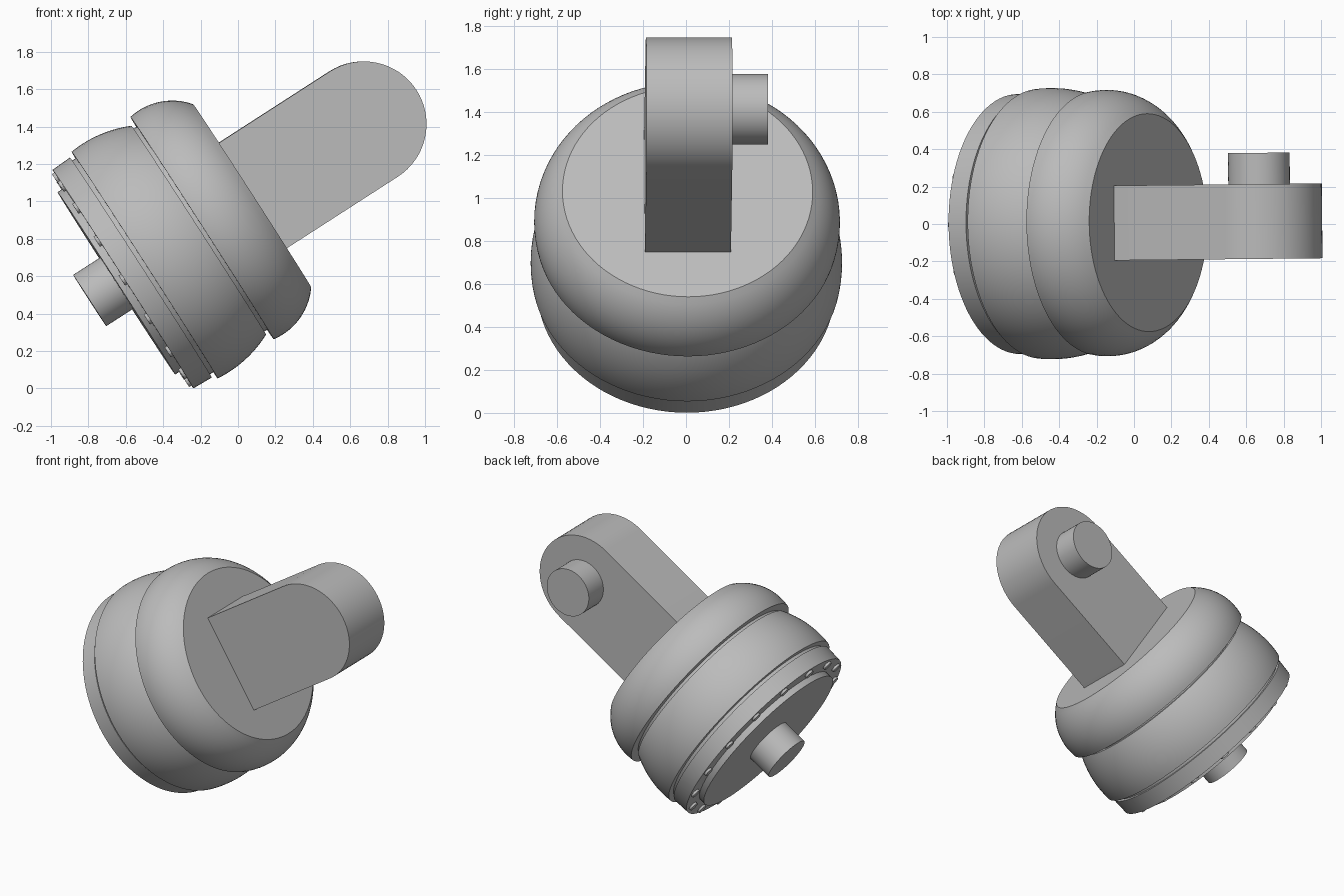
import bpy, bmesh, math
from mathutils import Matrix, Vector

cube = bpy.data.objects.get("Cube")
if cube:
    bpy.data.objects.remove(cube, do_unlink=True)

# One plain grey for every part
grey = bpy.data.materials.new("plain grey")
grey.use_nodes = True
COLOUR = (0.5, 0.5, 0.5, 1)
grey.diffuse_color = COLOUR
grey.node_tree.nodes["Principled BSDF"].inputs["Base Color"].default_value = COLOUR

# Parts are made upright around local z, then leaned over together
LEAN = (Matrix.Translation((-0.615, 0, 0.585))
        @ Matrix.Rotation(math.radians(0.6), 4, 'Z')
        @ Matrix.Rotation(math.radians(57.2), 4, 'Y'))


def finish(name, bm):
    bmesh.ops.recalc_face_normals(bm, faces=bm.faces)
    mesh = bpy.data.meshes.new(name)
    bm.to_mesh(mesh)
    bm.free()
    mesh.materials.append(grey)
    obj = bpy.data.objects.new(name, mesh)
    bpy.context.collection.objects.link(obj)
    obj.matrix_world = LEAN
    bpy.ops.object.select_all(action='DESELECT')
    obj.select_set(True)
    bpy.context.view_layer.objects.active = obj
    bpy.ops.object.shade_smooth_by_angle(angle=math.radians(30))
    return obj


def lathe(name, profile, steps=96):
    """Spin (radius, height) points around local z."""
    bm = bmesh.new()
    verts = [bm.verts.new((r, 0, h)) for r, h in profile]
    edges = [bm.edges.new(pair) for pair in zip(verts, verts[1:])]
    bmesh.ops.spin(bm, geom=verts + edges, cent=(0, 0, 0), axis=(0, 0, 1),
                   angle=math.tau, steps=steps, use_duplicate=False)
    bmesh.ops.remove_doubles(bm, verts=bm.verts, dist=1e-5)
    return finish(name, bm)


def cylinder(bm, radius, low, high, place=Matrix(), sides=48):
    bmesh.ops.create_cone(
        bm, cap_ends=True, segments=sides, radius1=radius, radius2=radius,
        depth=high - low, matrix=place @ Matrix.Translation((0, 0, (low + high) / 2)))


def bulge(peak, mid, curve, low, high, count=14):
    """Arc of a barrel-shaped wall between two heights."""
    heights = [low + (high - low) * i / count for i in range(count + 1)]
    return [(peak - curve + math.sqrt(curve ** 2 - (h - mid) ** 2), h) for h in heights]


# Round housing: rim flange, groove, barrel band, groove, domed shoulder
lathe("housing", [(0, 0), (0.695, 0), (0.70, 0.114), (0.68, 0.114), (0.68, 0.138)]
      + bulge(0.725, 0.21, 0.64, 0.138, 0.482)
      + [(0.645, 0.482), (0.645, 0.503)]
      + bulge(0.712, 0.56, 0.33, 0.503, 0.822)
      + [(0, 0.822)])

# Cover plate and shaft under the housing
bm = bmesh.new()
cylinder(bm, 0.58, -0.042, 0.01, sides=96)
finish("cover_plate", bm)
bm = bmesh.new()
cylinder(bm, 0.163, -0.212, -0.03)
finish("shaft", bm)

# Ring of bolt heads on the rim
bm = bmesh.new()
for i in range(16):
    spot = Matrix.Rotation(math.tau * i / 16, 4, 'Z') @ Matrix.Translation((0.645, 0, 0))
    cylinder(bm, 0.032, -0.015, 0.005, spot, 20)
finish("rim_bolts", bm)

# Round-ended arm, cut from a flat profile and thickened
WIDTH, THICK, PIVOT = 0.335, 0.2, 1.53
arc = [math.pi * i / 32 for i in range(33)]
outline = [(-WIDTH, 0.81), (WIDTH, 0.81)]
outline += [(WIDTH * math.cos(a), PIVOT + WIDTH * math.sin(a)) for a in arc]
bm = bmesh.new()
side = bm.faces.new([bm.verts.new((x, -THICK, z)) for x, z in outline])
grown = bmesh.ops.extrude_face_region(bm, geom=[side], use_keep_orig=True)
bmesh.ops.translate(bm, vec=Vector((0, 2 * THICK, 0)),
                    verts=[v for v in grown["geom"] if isinstance(v, bmesh.types.BMVert)])
finish("arm", bm)

# Pivot pin on the back of the arm
bm = bmesh.new()
cylinder(bm, 0.165, 0.19, 0.367,
         Matrix.Translation((0, 0, PIVOT)) @ Matrix.Rotation(-math.pi / 2, 4, 'X'))
finish("pivot_pin", bm)
